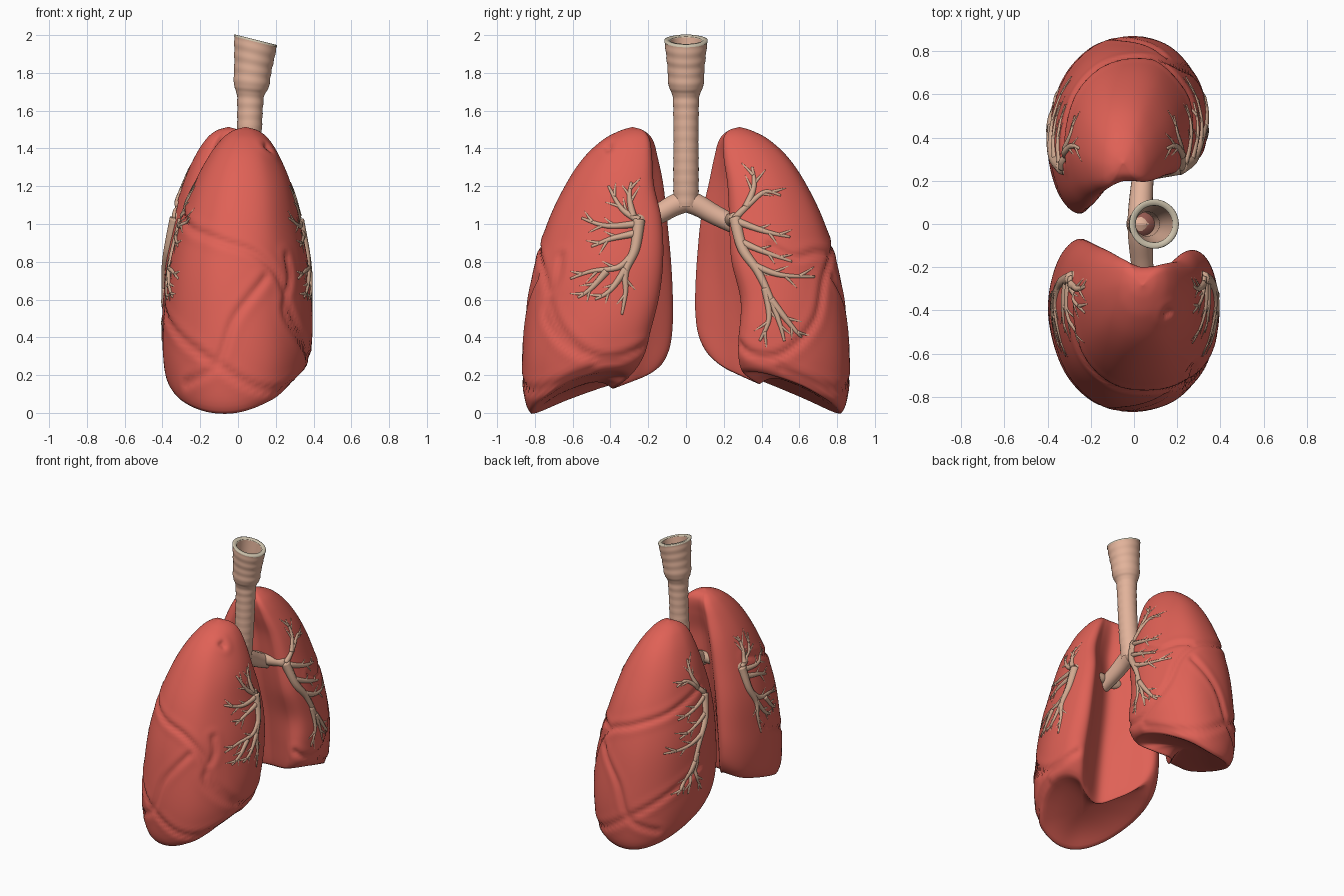
import bpy, bmesh, math, random
from mathutils import Vector
from mathutils.bvhtree import BVHTree
from mathutils.kdtree import KDTree

if "Cube" in bpy.data.objects:
    bpy.data.objects.remove(bpy.data.objects["Cube"])

random.seed(4)


def material(name, rgb):
    m = bpy.data.materials.new(name)
    m.diffuse_color = (*rgb, 1)
    m.use_nodes = True
    m.node_tree.nodes["Principled BSDF"].inputs["Base Color"].default_value = m.diffuse_color
    return m


RED = material("lung red", (0.74, 0.12, 0.093))
TAN = material("airway tan", (0.76, 0.45, 0.325))
TWIG = material("branch tan", (0.64, 0.40, 0.28))
CREAM = material("rim cream", (0.62, 0.55, 0.42))
DARK = material("inner brown red", (0.30, 0.10, 0.08))


def finish(name, bm, mat):
    bmesh.ops.recalc_face_normals(bm, faces=bm.faces[:])
    me = bpy.data.meshes.new(name)
    bm.to_mesh(me)
    bm.free()
    me.materials.append(mat)
    for p in me.polygons:
        p.use_smooth = True
    ob = bpy.data.objects.new(name, me)
    bpy.context.collection.objects.link(ob)
    return ob


def skin(bm, rings, caps=True):
    vs = [[bm.verts.new(p) for p in r] for r in rings]
    n = len(vs[0])
    for a, b in zip(vs, vs[1:]):
        for i in range(n):
            bm.faces.new((a[i], a[(i + 1) % n], b[(i + 1) % n], b[i]))
    if caps:
        bm.faces.new(vs[0])
        bm.faces.new(vs[-1])


def spline(pts, k, closed=False):
    n, out = len(pts), []
    for i in range(n if closed else n - 1):
        get = lambda j: pts[j % n] if closed else pts[max(0, min(n - 1, j))]
        a, b, c, d = (Vector(get(i + j)) for j in (-1, 0, 1, 2))
        for s in range(k):
            t = s / k
            out.append(0.5 * (2 * b + (c - a) * t + (2 * a - 5 * b + 4 * c - d) * t * t
                              + (3 * b - a - 3 * c + d) * t ** 3))
    return out if closed else out + [Vector(pts[-1])]


def tube(bm, pts, r0, r1, sides=8):
    rings, n = [], Vector((0.9, 0.1, 0.42))
    for i, p in enumerate(pts):
        t = (pts[min(i + 1, len(pts) - 1)] - pts[max(i - 1, 0)]).normalized()
        n = (n - t * n.dot(t)).normalized()
        b = t.cross(n)
        r = r0 + (r1 - r0) * i / (len(pts) - 1)
        rings.append([p + r * (n * math.cos(a) + b * math.sin(a))
                      for a in (2 * math.pi * j / sides for j in range(sides))])
    skin(bm, rings)


# ---- lungs: rows are height, outer y, back ridge, front ridge, hollow, back x, front x
LEFT = [(0, .82, .11, .30, .38, .36, .34), (.06, .85, .07, .28, .37, .385, .37),
        (.25, .867, .05, .28, .35, .40, .385), (.5, .85, .05, .29, .32, .39, .375),
        (.75, .81, .06, .24, .28, .37, .35), (1.0, .735, .08, .23, .25, .32, .30),
        (1.2, .64, .12, .22, .24, .26, .25), (1.35, .54, .15, .20, .21, .19, .185),
        (1.45, .43, .18, .20, .20, .12, .12), (1.495, .34, .23, .23, .23, .06, .06),
        (1.51, .285, .28, .28, .28, .004, .004)]
FRONT = [.30, .24, .19, .14, .12, .13, .17, .18, .195, .23, .28]
RIGHT = [(r[0], r[1], r[2] + .02 * (r[0] < 1.1), f, r[4], r[5], r[6]) for r, f in zip(LEFT, FRONT)]


def row_at(tab, z):
    i = max(j for j in range(len(tab) - 1) if tab[j][0] <= z + 1e-9)
    a, b = tab[i], tab[i + 1]
    p, q = tab[max(i - 1, 0)], tab[min(i + 2, len(tab) - 1)]
    h = b[0] - a[0]
    t = (z - a[0]) / h
    res = []
    for c in range(1, 7):
        ma = (b[c] - p[c]) / (b[0] - p[0]) * h
        mb = (q[c] - a[c]) / (q[0] - a[0]) * h
        res.append((2 * t**3 - 3 * t * t + 1) * a[c] + (t**3 - 2 * t * t + t) * ma
                   + (3 * t * t - 2 * t**3) * b[c] + (t**3 - t * t) * mb)
    return res


def base_z(x, y, k):
    return math.hypot(k * max(0, (.82 - y) / .77) ** 1.2, .27 * ((x + .08) / .48) ** 2) \
        + .07 * max(0, (.22 - y) / .15) ** 2 - .02


def section(tab, z, fx):
    yo, yp, ya, yn, xb, xf = row_at(tab, z)
    xf *= fx
    B = lambda f: yp + f * (yo - yp)
    F = lambda f: ya + f * (yo - ya)
    pts = [(-.6 * xb, yp), (-.88 * xb, B(.12)), (-xb, B(.42)), (-.83 * xb, B(.75)),
           (-.45 * xb, B(.95)), (.03 * xf, yo), (.5 * xf, F(.92)), (.85 * xf, F(.68)),
           (xf, F(.38)), (.94 * xf, F(.1)), (.72 * xf, ya), (.4 * xf, .4 * ya + .6 * yn),
           (0, yn), (-.3 * xb, .55 * yn + .45 * yp)]
    return spline(pts, 11, True)


# groove lines given as rough points with |y|, later snapped on to the surface
FISSURES = [
    [(-.36, .3, 1.1), (-.3, .6, 1.0), (-.1, .78, .92), (.1, .8, .85), (.22, .75, .72), (.3, .7, .5),
     (.37, .55, .33), (.36, .4, .29), (.3, .25, .36)],
    [(.1, .8, .85), (.22, .72, .86), (.32, .6, .84), (.33, .45, .9)],
    [(-.4, .4, .55), (-.3, .7, .4), (-.1, .85, .25), (.1, .85, .13), (.3, .7, .13), (.36, .5, .22)],
    [(.15, .8, .72), (-.02, .84, .5), (-.12, .85, .25), (-.3, .75, .15)]]
RIGHT_ONLY = [[(.33, .72, .85), (.33, .72, .72), (.3, .8, .55), (.36, .7, .4), (.38, .55, .3)],
              [(.15, .42, 1.41), (.15, .40, 1.38), (.16, .41, 1.42)]]


def lung(name, tab, sy, fx, lean, k, lines):
    bm = bmesh.new()
    rings = []
    for r in (.04, .15, .3, .45, .6, .72, .82, .9, .96):      # hollow underside
        rings.append([Vector((p.x * r, .55 + (p.y - .55) * r, 0)) for p in section(tab, 0, fx)])
        rings[-1] = [Vector((p.x, p.y, base_z(p.x, p.y, k) + .09 * (1 - r ** 3))) for p in rings[-1]]
    n = 100
    for i in range(n + 1):
        h = 1 - (1 - i / n) ** 1.8
        rings.append([Vector((p.x + lean * h * h, p.y,
                              h * 1.513 + (1 - h) ** 2 * base_z(p.x, p.y, k)))
                      for p in section(tab, h * 1.51, fx)])
    skin(bm, [[(p.x, sy * p.y, p.z) for p in r] for r in rings])
    bmesh.ops.recalc_face_normals(bm, faces=bm.faces[:])
    for _ in range(4):
        bmesh.ops.smooth_vert(bm, verts=bm.verts[:], factor=.5, use_axis_x=True,
                              use_axis_y=True, use_axis_z=True)
    bm.normal_update()
    tree = BVHTree.FromBMesh(bm)
    samples = [tree.find_nearest(Vector((p.x, sy * p.y, p.z)))[0]
               for ln in lines for p in spline(ln, 25)]
    kd = KDTree(len(samples))
    for i, p in enumerate(samples):
        kd.insert(p, i)
    kd.balance()
    moves = []
    for v in bm.verts:
        d = kd.find(v.co)[2]
        moves.append(v.normal * (-.013 * math.exp(-(d / .016) ** 2) + .003 * math.exp(-((d - .045) / .025) ** 2)))
    for v, m in zip(bm.verts, moves):
        v.co += m
    tree = BVHTree.FromBMesh(bm)
    finish(name, bm, RED)
    return tree


left_tree = lung("left_lung", LEFT, 1, .89, -.05, .32, FISSURES)
right_tree = lung("right_lung", RIGHT, -1, 1.02, .04, .27, FISSURES[:1] + FISSURES[2:] + RIGHT_ONLY)

# ---- branching airways lying on the lung faces: (|y|, z) paths, first is the trunk
LEFT_PATHS = [[(.26, 1.03), (.3, .87), (.38, .75), (.45, .6), (.5, .46), (.52, .38)],
              [(.26, 1.03), (.34, 1.11), (.42, 1.17), (.5, 1.15)], [(.32, 1.09), (.36, 1.2), (.35, 1.3)],
              [(.28, 1.01), (.42, .96), (.55, .93)], [(.3, .9), (.42, .85), (.56, .8)],
              [(.36, .78), (.5, .73), (.68, .72)], [(.45, .6), (.55, .47), (.61, .4)],
              [(.42, .66), (.44, .5), (.39, .38)]]
RIGHT_PATHS = [[(.25, 1.02), (.27, .87), (.32, .75), (.32, .64), (.34, .52)],
               [(.25, 1.02), (.34, 1.08), (.41, 1.2)], [(.28, 1.04), (.3, 1.14), (.29, 1.22)],
               [(.26, 1.0), (.42, .99), (.55, 1.03)], [(.27, .95), (.4, .92), (.5, .88)],
               [(.28, .84), (.36, .77), (.5, .75), (.61, .71)], [(.32, .76), (.4, .65), (.48, .6)],
               [(.42, .75), (.5, .66), (.57, .61)]]


def branches(name, tree, paths, sy):
    bm = bmesh.new()

    def lay(flat, side, r0, r1):
        hits = []
        for q in flat:
            hit = tree.ray_cast(Vector((2 * side, sy * q.x, q.y)), Vector((-side, 0, 0)))[0]
            if hit and hit.x * side > .1:
                hits.append(hit - Vector((.004 * side, 0, 0)))
        if len(hits) > 2:
            tube(bm, hits, r0, r1)
        return hits

    for side in (1, -1):
        for k, path in enumerate(paths):
            flat = spline([(a, b, 0) for a, b in path], 8)
            hits = lay(flat, side, .034 if k == 0 else .022, .007)
            if k == 0 and hits:                              # stub into the main airway
                a, b = Vector((.04, sy * .24, 1.02)), hits[0]
                tube(bm, [a.lerp(b, t / 4) for t in range(5)], .042, .032, 16)
            for f, turn in ((.4, .7), (.6, -.7), (.8, .6)):  # side twigs
                i = int(f * (len(flat) - 1))
                d = (flat[i + 1] - flat[i]).normalized()
                c, s = math.cos(turn), math.sin(turn)
                d = Vector((d.x * c - d.y * s, d.x * s + d.y * c, 0))
                ln = random.uniform(.06, .1)
                lay([flat[i] + d * ln * t / 7 for t in range(8)], side, .011, .004)
    finish(name, bm, TWIG)


branches("left_airway_branches", left_tree, LEFT_PATHS, 1)
branches("right_airway_branches", right_tree, RIGHT_PATHS, -1)

# ---- windpipe: rows are centre x, z, radius; top cut is tilted
PIPE = [(.03, 1.09, .066), (.045, 1.25, .067), (.058, 1.45, .066), (.064, 1.62, .068), (.066, 1.69, .074),
        (.07, 1.73, .092), (.078, 1.82, .098), (.086, 1.9, .106), (.093, 1.972, .113)]


def lathe(name, rows, mat, ripple=0, caps=False):
    rings = []
    for x, z, r in rows:
        tilt = -.25 * max(0, min(1, (z - 1.6) / .3))
        r += ripple * math.sin(2 * math.pi * z / .058)
        rings.append([(x + r * math.cos(a), r * math.sin(a), z + tilt * r * math.cos(a))
                      for a in (2 * math.pi * j / 48 for j in range(48))])
    bm = bmesh.new()
    skin(bm, rings, caps)
    finish(name, bm, mat)


lathe("windpipe", spline(PIPE, 12), TAN, .0013)
lathe("windpipe_rim", [(.093, 1.964, .1145), (.093, 1.974, .114), (.093, 1.976, .108),
                       (.093, 1.976, .09), (.093, 1.966, .085)], CREAM)
lathe("windpipe_inside", [(.093, 1.97, .086), (.08, 1.85, .078), (.07, 1.73, .066),
                          (.062, 1.6, .056), (.05, 1.3, .054), (.04, 1.15, .054)], TAN)
lathe("windpipe_floor", [(.042, 1.17, .055), (.042, 1.175, .055)], DARK, 0, True)

# ---- two main airways
for name, sy in (("left_main_airway", 1), ("right_main_airway", -1)):
    bm = bmesh.new()
    tube(bm, spline([(.03, -.02 * sy, 1.13), (.03, sy * .06, 1.1), (.035, sy * .15, 1.05),
                     (.045, sy * .25, 1.0), (.06, sy * .36, .95)], 8), .062, .044, 24)
    finish(name, bm, TAN)
